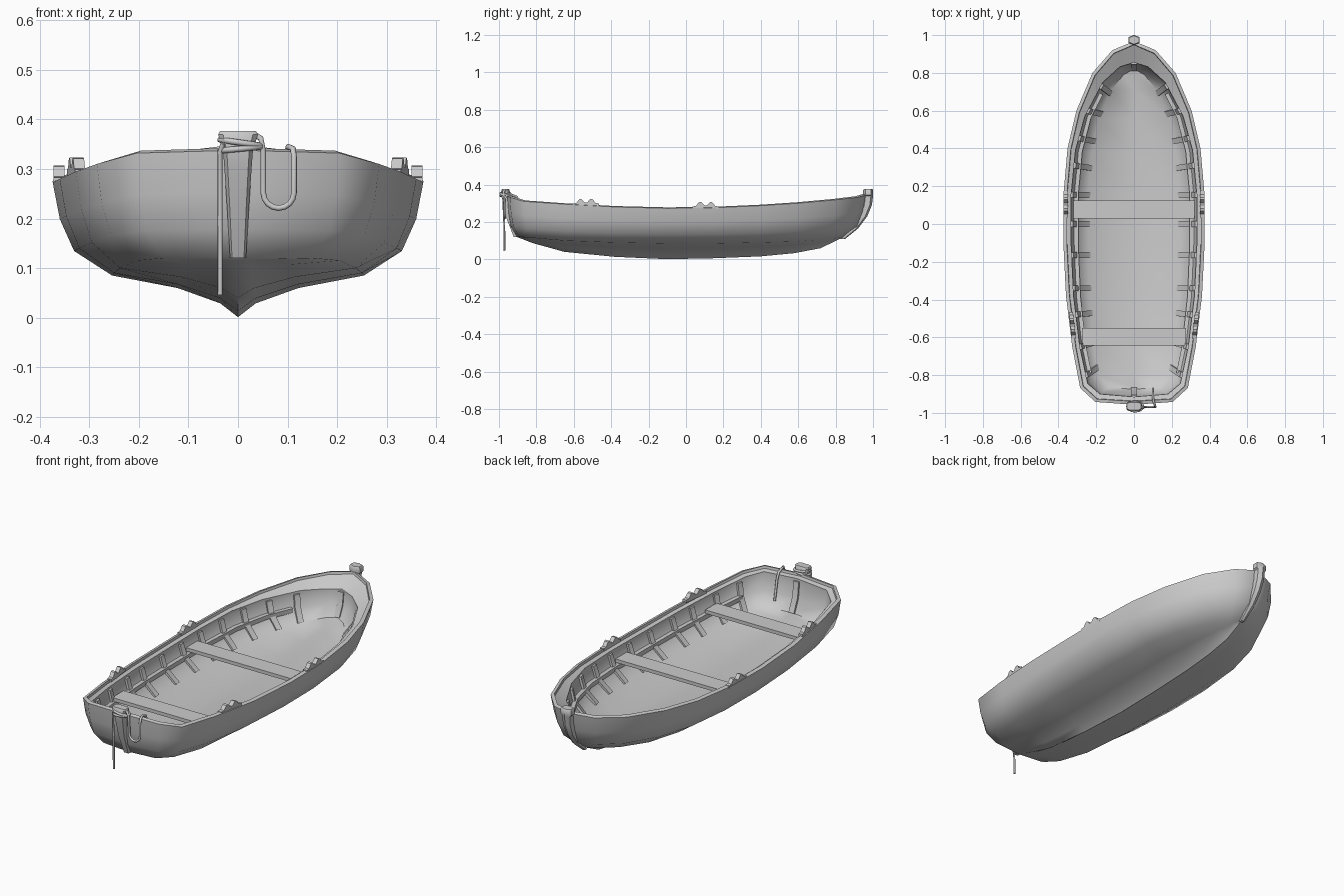
import bpy, bmesh, math
from mathutils import Vector

if "Cube" in bpy.data.objects:
    bpy.data.objects.remove(bpy.data.objects["Cube"])

# Half-plan stations, stern to bow: gunwale xyz, chine xyz, inner rim xy, floor edge xy
STATIONS = [
    (0, -.957, .338, 0, -.905, .12, 0, -.915, 0, -.875),
    (.205, -.942, .332, .15, -.89, .12, .18, -.90, .13, -.865),
    (.285, -.868, .31, .205, -.82, .115, .245, -.845, .19, -.80),
    (.327, -.65, .295, .238, -.65, .10, .287, -.65, .22, -.63),
    (.36, -.38, .28, .25, -.38, .09, .32, -.38, .235, -.38),
    (.374, -.1, .273, .254, -.1, .085, .333, -.1, .242, -.1),
    (.374, .15, .276, .25, .15, .085, .333, .15, .242, .15),
    (.352, .4, .287, .235, .4, .09, .31, .39, .225, .37),
    (.305, .6, .30, .19, .58, .095, .26, .57, .188, .56),
    (.22, .80, .318, .12, .72, .105, .165, .75, .12, .71),
    (.115, .92, .332, .05, .80, .113, .075, .832, .055, .79),
    (0, .968, .345, 0, .84, .118, 0, .855, 0, .82)]
KEEL = [(-.905, .12), (-.75, .06), (-.6, .03), (-.2, 0), (0, .002), (.3, .01),
        (.5, .022), (.7, .05), (.84, .118)]


def lerp_table(table, v):
    for (a, b), (c, d) in zip(table, table[1:]):
        if v <= c:
            return b + (d - b) * max(0, (v - a) / (c - a))
    return table[-1][1]


def finish(name, bm, angle=35):
    bmesh.ops.remove_doubles(bm, verts=bm.verts, dist=1e-4)
    bmesh.ops.recalc_face_normals(bm, faces=bm.faces)
    me = bpy.data.meshes.new(name)
    bm.to_mesh(me)
    bm.free()
    ob = bpy.data.objects.new(name, me)
    bpy.context.collection.objects.link(ob)
    bpy.ops.object.select_all(action='DESELECT')
    ob.select_set(True)
    bpy.context.view_layer.objects.active = ob
    bpy.ops.object.shade_smooth_by_angle(angle=math.radians(angle))
    return ob


def loft(name, rows, closed=True, caps=False, angle=35):
    bm = bmesh.new()
    vs = [[bm.verts.new(p) for p in r] for r in rows]
    n = len(rows[0])
    for a, b in zip(vs, vs[1:]):
        for i in range(n if closed else n - 1):
            j = (i + 1) % n
            bm.faces.new((a[i], a[j], b[j], b[i]))
    if caps:
        bm.faces.new(vs[0])
        bm.faces.new(vs[-1])
    return finish(name, bm, angle)


def wall(st):
    """Inner rim, mid wall and floor edge points of a station."""
    drop = lerp_table([(-.7, .012), (.45, .012), (.75, .035), (.85, .05)], st[7])
    rim = Vector((st[6], st[7], st[2] - drop))
    floor = Vector((st[8], st[9], st[5] + .042))
    mid = floor.lerp(rim, .78)
    mid.z = floor.z + .42 * (rim.z - floor.z)
    return rim, mid, floor


def column(st):
    """Section from keel, up the outside, over the rim and down to the floor."""
    g, c = Vector(st[:3]), Vector(st[3:6])
    kz = lerp_table(KEEL, c.y)
    pts = [Vector((c.x * fx, c.y, kz + (c.z - kz) * fz))
           for fx, fz in ((0, 0), (.14, .33), (.48, .7), (1, 1))]
    for f, fz in ((.36, .737), (.12, .395), (0, 0)):
        p = g.lerp(c, f)
        p.z = g.z + (c.z - g.z) * fz
        pts.append(p)
    rim, mid, floor = wall(st)
    # narrow cap, then a step down to the sloping inner ledge
    f = .018 / (g.xy - rim.xy).length
    lip = g.lerp(rim, f)
    lip.z = g.z + .005
    step = g.lerp(rim, f * 1.12)
    step.z = g.z - .008
    low = rim.copy()
    low.z -= .015
    return pts + [lip, step, rim, low, mid, floor, Vector((0, floor.y, floor.z))]


# Hull shell: one closed skin, outside and inside
cols = [column(s) for s in STATIONS]
cols += [[Vector((-p.x, p.y, p.z)) for p in c] for c in cols[-2:0:-1]]
loft("hull", list(zip(*cols)), angle=50)


def station_at(y):
    for a, b in zip(STATIONS, STATIONS[1:]):
        if a[7] <= y <= b[7]:
            t = (y - a[7]) / (b[7] - a[7])
            return tuple(u + (v - u) * t for u, v in zip(a, b)), Vector((b[6] - a[6], b[7] - a[7], 0)).normalized()


def flip(p, side):
    return Vector((p.x * side, p.y, p.z))


# Ribs against the inner wall
def rib(st, tan, side):
    inward = Vector((-tan.y, tan.x, 0))
    rows = []
    rim, mid, floor = wall(st)
    for p, drop, rise in ((rim, .012, 0), (mid, 0, .006), (floor, .004, .008)):
        p = p - Vector((0, 0, drop))
        rows.append([flip(p + tan * a + inward * b + Vector((0, 0, rise if b > 0 else 0)), side)
                     for a, b in ((-.015, -.01), (.015, -.01), (.015, .01), (-.015, .01))])
    loft("rib", rows, caps=True)


for y in (-.8, -.65, -.48, -.34, -.165, 0, .155, .31, .455, .6, .73):
    st, tan = station_at(y)
    for side in (1, -1):
        rib(st, tan, side)
rib(STATIONS[0], Vector((1, 0, 0)), 1)
rib(STATIONS[-1], Vector((-1, 0, 0)), 1)

# Seat stringers along the sides
for side in (1, -1):
    rows = []
    for y in (-.8, -.65, -.38, -.1, .15, .39, .57, .70):
        st, tan = station_at(y)
        inward = Vector((-tan.y, tan.x, 0))
        mid = wall(st)[1]
        rows.append([flip(mid + inward * a + Vector((0, 0, b)), side)
                     for a, b in ((-.012, -.01), (.018, -.01), (.018, .012), (-.012, .012))])
    loft("stringer", rows, caps=True)


# Seats
def box(name, center, size):
    bm = bmesh.new()
    bmesh.ops.create_cube(bm, size=1)
    for v in bm.verts:
        v.co = Vector(a * b for a, b in zip(v.co, size)) + Vector(center)
    return finish(name, bm)


box("middle_seat", (0, .077, .21), (.64, .094, .018))
box("stern_seat", (0, -.597, .22), (.55, .094, .018))

# Oar rests with a V notch
REST = [(-.07, -.008), (-.07, .006), (-.052, .008), (-.036, .028), (-.024, .03), (-.005, .01),
        (.005, .01), (.024, .03), (.036, .028), (.052, .008), (.07, .006), (.07, -.008)]
for x, y, z, slope in ((.326, -.535, .293, .12), (.361, .105, .277, 0)):
    for side in (1, -1):
        loft("oar_rest", [[flip(Vector((x + w + slope * a, y + a, z + b)), side) for a, b in REST]
                          for w in (-.011, .011)], caps=True)


# Stem and stern posts: swept section, path of y, z, half width, half depth
HEX = [(1, .55), (0, 1), (-1, .55), (-1, -.55), (0, -1), (1, -.55)]
BLOCK = [(1, .6), (.75, 1), (-.75, 1), (-1, .6), (-1, -.6), (-.75, -1), (.75, -1), (1, -.6)]


def post(name, section, path):
    rows = [[(w * a, y + d * b, z) for a, b in section] for y, z, w, d in path]
    loft(name, rows, caps=True, angle=40)


post("stem_post", HEX, [(.835, .108, .010, .014), (.90, .165, .016, .02), (.945, .23, .019, .024),
                        (.968, .29, .021, .026), (.974, .338, .022, .026), (.974, .345, .03, .027),
                        (.974, .37, .03, .027), (.974, .376, .026, .022)])
post("stern_post", BLOCK, [(-.905, .12, .016, .016), (-.94, .22, .022, .02), (-.957, .31, .028, .023),
                           (-.965, .335, .03, .021), (-.965, .37, .04, .022), (-.965, .377, .036, .019)])


# Ropes
def rope(name, pts, r=.006, cyclic=False):
    cu = bpy.data.curves.new(name, 'CURVE')
    cu.dimensions = '3D'
    cu.bevel_depth = r
    cu.bevel_resolution = 2
    cu.use_fill_caps = True
    sp = cu.splines.new('POLY')
    sp.points.add(len(pts) - 1)
    for p, co in zip(sp.points, pts):
        p.co = (*co, 1)
    sp.use_cyclic_u = cyclic
    bpy.context.collection.objects.link(bpy.data.objects.new(name, cu))


for z, tilt in ((.341, .004), (.353, -.006)):
    rope("rope_coil", [(.006 + .042 * math.cos(a), -.966 + .026 * math.sin(a), z + tilt * math.cos(a))
                       for a in [k * math.pi / 8 for k in range(16)]], cyclic=True)
rope("rope_tail", [(-.03, -.985, .352), (-.036, -.978, .335), (-.036, -.972, .2), (-.036, -.97, .046)], .005)
bend = [(.082 - .031 * math.cos(a), -.968, .252 - .031 * math.sin(a))
        for a in [k * math.pi / 8 for k in range(9)]]
rope("rope_loop", [(.035, -.97, .368), (.046, -.975, .362), (.051, -.972, .335)] + bend +
     [(.113, -.968, .325), (.111, -.96, .341), (.102, -.935, .345), (.1, -.905, .335),
      (.1, -.893, .31), (.1, -.872, .20)])
